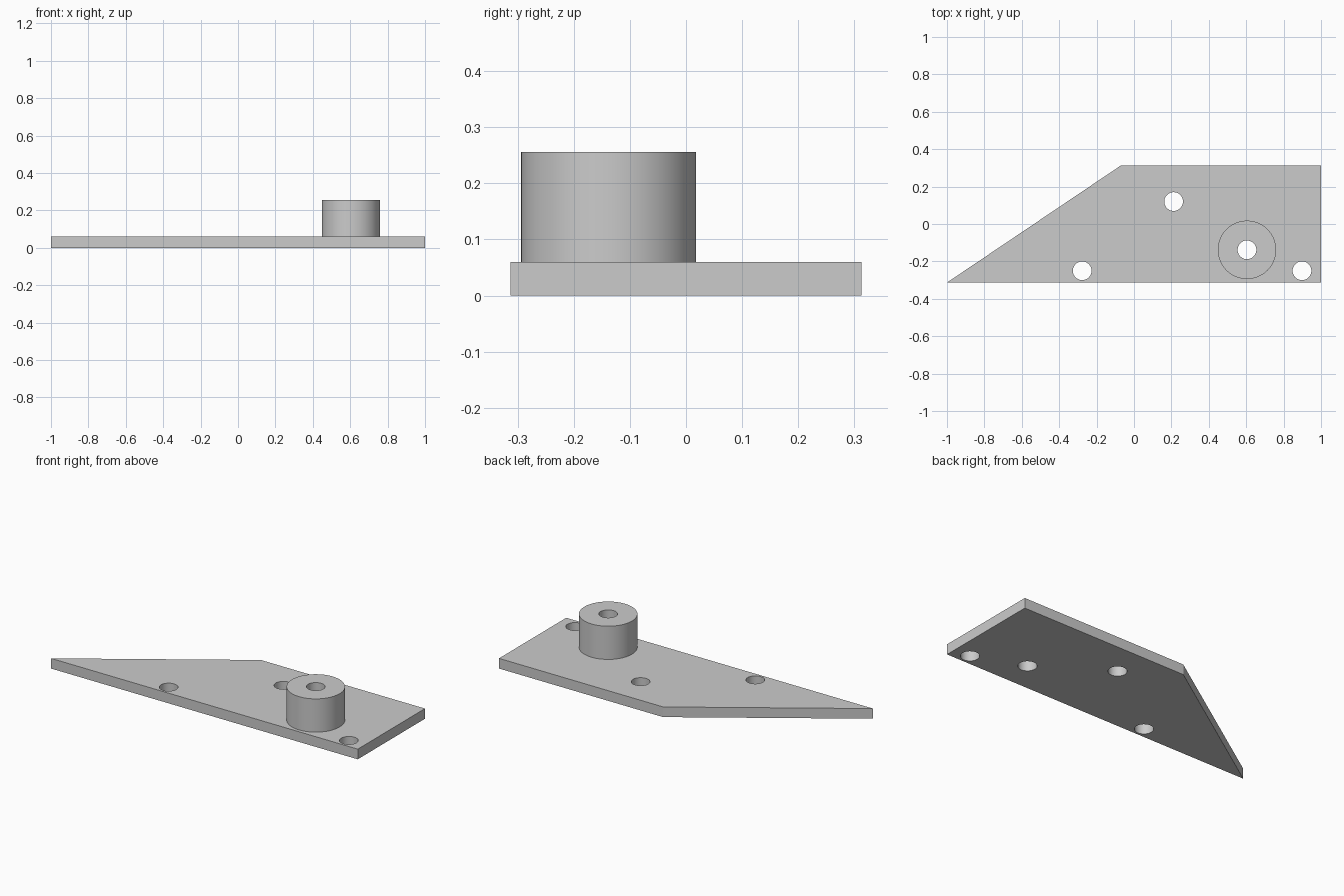
import bpy
import bmesh
from math import radians

cube = bpy.data.objects.get("Cube")
if cube:
    bpy.data.objects.remove(cube, do_unlink=True)

THICK, TOP = 0.06, 0.256
HOLE_R, BOSS_R = 0.05, 0.156
BOSS = (0.604, -0.138)
HOLES = [(0.212, 0.12), (-0.277, -0.25), (0.898, -0.25), BOSS]

grey = bpy.data.materials.new("plain grey")
grey.use_nodes = True
grey.diffuse_color = (0.6, 0.6, 0.6, 1)
grey.node_tree.nodes["Principled BSDF"].inputs["Base Color"].default_value = (0.6, 0.6, 0.6, 1)


def cylinder(name, centre, radius, z0, z1):
    bpy.ops.mesh.primitive_cylinder_add(
        vertices=64, radius=radius, depth=z1 - z0,
        location=(centre[0], centre[1], (z0 + z1) / 2))
    obj = bpy.context.object
    obj.name = name
    obj.data.materials.append(grey)
    return obj


def prism(name, outline, height):
    bm = bmesh.new()
    base = bm.faces.new([bm.verts.new((x, y, 0)) for x, y in outline])
    top = bmesh.ops.extrude_face_region(bm, geom=[base])["geom"]
    bmesh.ops.translate(bm, vec=(0, 0, height),
                        verts=[v for v in top if isinstance(v, bmesh.types.BMVert)])
    bmesh.ops.recalc_face_normals(bm, faces=bm.faces)
    mesh = bpy.data.meshes.new(name)
    bm.to_mesh(mesh)
    bm.free()
    obj = bpy.data.objects.new(name, mesh)
    bpy.context.collection.objects.link(obj)
    mesh.materials.append(grey)
    return obj


def drill(obj, centre):
    cutter = cylinder("hole_cutter", centre, HOLE_R, -0.1, TOP + 0.1)
    cutter.hide_render = True
    mod = obj.modifiers.new("hole", "BOOLEAN")
    mod.operation, mod.solver, mod.object = "DIFFERENCE", "EXACT", cutter
    bpy.context.view_layer.objects.active = obj
    bpy.ops.object.modifier_apply(modifier=mod.name)
    bpy.data.objects.remove(cutter, do_unlink=True)


def smooth(obj):
    bpy.ops.object.select_all(action="DESELECT")
    obj.select_set(True)
    bpy.context.view_layer.objects.active = obj
    bpy.ops.object.shade_smooth_by_angle(angle=radians(30))


# Base plate with one slanted end, drilled through
plate = prism("base_plate", [(-1, -0.313), (1, -0.313), (1, 0.313), (-0.07, 0.313)], THICK)
for hole in HOLES:
    drill(plate, hole)

# Round boss standing on the plate, sharing its through hole
boss = cylinder("round_boss", BOSS, BOSS_R, THICK, TOP)
drill(boss, BOSS)

for part in (plate, boss):
    smooth(part)
